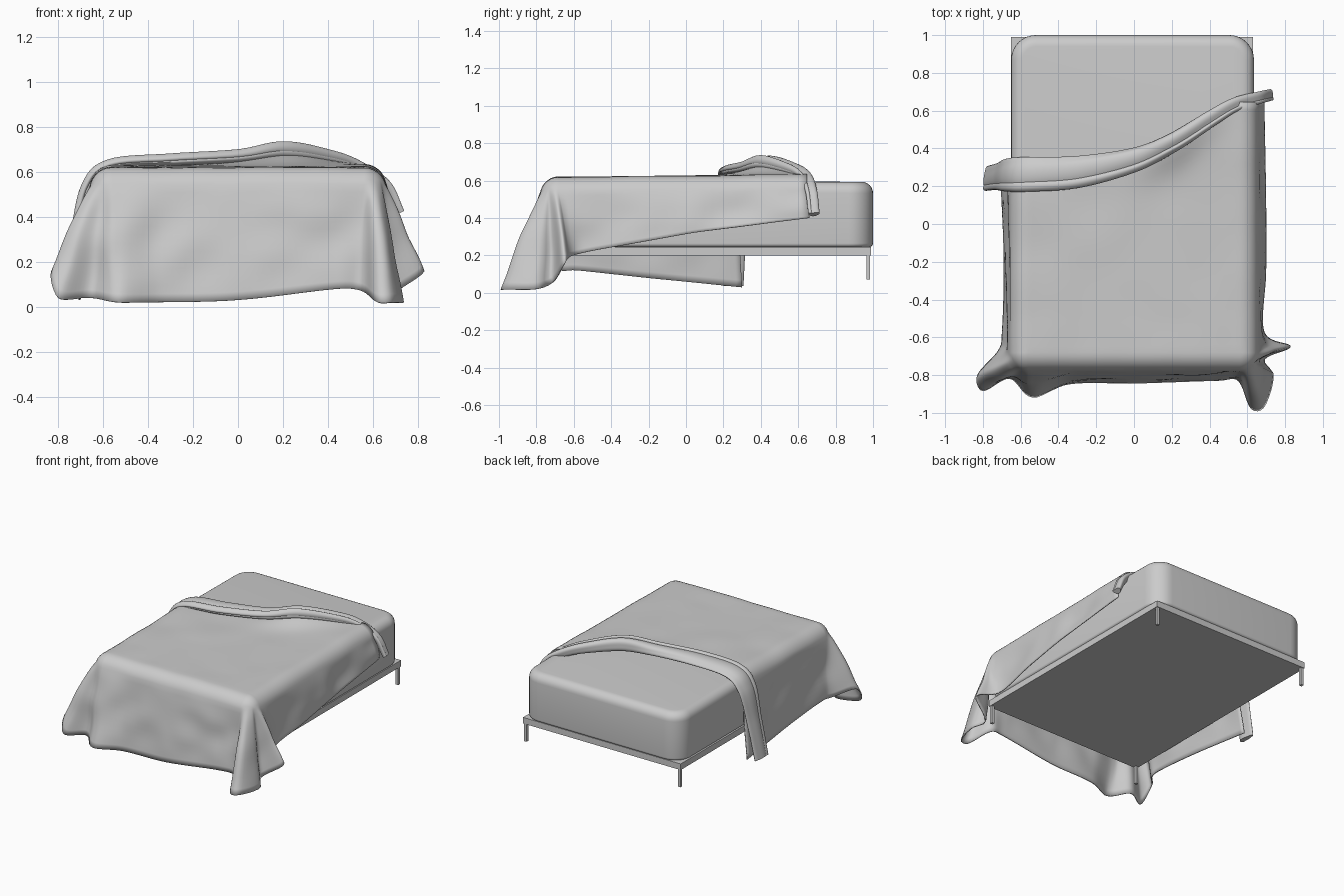
import bpy, bmesh, math
from mathutils import Vector, noise

if "Cube" in bpy.data.objects:
    bpy.data.objects.remove(bpy.data.objects["Cube"])


def finish(name, bm, angle=40):
    bmesh.ops.remove_doubles(bm, verts=bm.verts, dist=0.0005)
    bmesh.ops.recalc_face_normals(bm, faces=bm.faces)
    me = bpy.data.meshes.new(name)
    bm.to_mesh(me)
    bm.free()
    ob = bpy.data.objects.new(name, me)
    bpy.context.collection.objects.link(ob)
    if angle:
        bpy.ops.object.select_all(action='DESELECT')
        ob.select_set(True)
        bpy.context.view_layer.objects.active = ob
        bpy.ops.object.shade_smooth_by_angle(angle=math.radians(angle))
    return ob


def box_bm(lo, hi):
    bm = bmesh.new()
    bmesh.ops.create_cube(bm, size=1)
    for v in bm.verts:
        v.co = [l + (c + 0.5) * (h - l) for c, l, h in zip(v.co, lo, hi)]
    return bm


def curve_at(keys, t):
    """Smooth interpolation through keys (t, values...)."""
    n = len(keys)
    i = 0
    while i < n - 2 and t > keys[i + 1][0]:
        i += 1

    def slope(j, c):
        a, b = keys[max(j - 1, 0)], keys[min(j + 1, n - 1)]
        return (b[c] - a[c]) / (b[0] - a[0])
    a, b = keys[i], keys[i + 1]
    h = b[0] - a[0]
    s = min(max((t - a[0]) / h, 0), 1)
    return [(2*s**3 - 3*s*s + 1) * a[c] + (s**3 - 2*s*s + s) * h * slope(i, c)
            + (3*s*s - 2*s**3) * b[c] + (s**3 - s*s) * h * slope(i + 1, c)
            for c in range(1, len(a))]


def grid_faces(bm, rows, closed=False):
    for a, b in zip(rows, rows[1:]):
        n = len(a)
        for k in range(n if closed else n - 1):
            m = (k + 1) % n
            bm.faces.new((a[k], a[m], b[m], b[k]))


# Platform and legs
X0, X1, Y0, Y1 = -0.65, 0.63, -0.75, 0.99
finish("platform", box_bm((X0, Y0, 0.2), (X1, Y1, 0.245)), 0)
for nx, x in (("left", X0 + 0.015), ("right", X1 - 0.015)):
    for ny, y in (("front", Y0 + 0.015), ("back", Y1 - 0.015)):
        finish(f"{ny}_{nx}_leg",
               box_bm((x - 0.01, y - 0.01, 0.07), (x + 0.01, y + 0.01, 0.2)), 0)

# Mattress: rounded in plan, then softened along the rims
bm = box_bm((-0.65, -0.76, 0.245), (0.635, 1.0, 0.605))
bmesh.ops.bevel(bm, geom=[e for e in bm.edges
                          if abs(e.verts[0].co.z - e.verts[1].co.z) > 0.1],
                offset=0.13, segments=8, profile=0.5, affect='EDGES')
for z, off in ((0.605, 0.06), (0.245, 0.02)):
    rim = [e for e in bm.edges if all(abs(v.co.z - z) < 1e-4 for v in e.verts)]
    bmesh.ops.bevel(bm, geom=rim, offset=off, segments=6, profile=0.5, affect='EDGES')
for v in bm.verts:  # the head end sags slightly
    if v.co.y > 0.8 and v.co.z > 0.5:
        v.co.z -= 0.012
finish("mattress", bm, 50)

# Turned-back fold path: t, x, y, z, half width, half height
ROLL = [(0, -0.775, 0.24, 0.04, .06, .022), (1, -0.725, 0.25, 0.30, .065, .022),
        (2, -0.675, 0.26, 0.53, .08, .022), (3, -0.57, 0.265, 0.628, .085, .025),
        (4, -0.3, 0.28, 0.65, .08, .028), (5, 0, 0.345, 0.665, .062, .032),
        (6, 0.2, 0.435, 0.688, .05, .043), (7, 0.4, 0.56, 0.66, .042, .036),
        (8, 0.53, 0.635, 0.62, .035, .03), (9, 0.655, 0.67, 0.54, .03, .026),
        (10, 0.72, 0.685, 0.42, .028, .02)]
FOLD = [(x, y) for _, x, y, *_ in ROLL]


def fold_y(x):
    return curve_at(FOLD, x)[0]


def top_z(x, y):
    d = fold_y(x) - y
    lift = 0.05 * math.exp(-((x - 0.22) / 0.22) ** 2 - (d / 0.13) ** 2)
    return 0.62 + 0.012 * max(0, y + 0.5) + lift + 0.006 * noise.noise(Vector((x * 4, y * 4, 1)))


# Blanket hem: u (0-1 left side, 1-2 corner, 2-3 front, 3-4 corner, 4-5 right), x, y, z
HEM = [(0, -.71, .30, .03), (.5, -.69, -.2, .08), (.9, -.70, -.58, .12),
       (1.1, -.72, -.67, .12), (1.3, -.83, -.80, .16), (1.5, -.80, -.885, .04),
       (1.75, -.66, -.82, .04), (2.05, -.53, -.92, .02), (2.2, -.35, -.85, .02),
       (2.5, 0, -.845, .03), (2.9, .45, -.83, .08), (3.05, .55, -.83, .07),
       (3.25, .62, -.98, .02), (3.38, .69, -.97, .02), (3.55, .74, -.80, .02),
       (3.65, .69, -.72, .05), (3.85, .83, -.65, .16), (4.1, .69, -.57, .21),
       (4.35, .70, -.25, .27), (4.6, .70, .1, .33), (5, .69, .66, .40)]
IX, IY, R = 0.56, -0.68, 0.1
NS, NF, NC = 32, 44, 32

bm = bmesh.new()
# Blanket top
rows = []
for i in range(NF + 1):
    x = -IX + 2 * IX * i / NF
    ys = [IY + (fold_y(x) - IY) * j / NS for j in range(NS + 1)]
    rows.append([bm.verts.new((x, y, top_z(x, y))) for y in ys])
grid_faces(bm, rows)
# Blanket skirt
us = [s + k / n for s, n in enumerate((NS, NC, NF, NC, NS)) for k in range(n)] + [5]
rows = []
for u in us:
    seg = min(int(u), 4)
    f = u - seg
    if seg == 0:
        x, y, ang = -IX, fold_y(-IX) + (IY - fold_y(-IX)) * f, 180
    elif seg == 1:
        x, y, ang = -IX, IY, 180 + 90 * f
    elif seg == 2:
        x, y, ang = -IX + 2 * IX * f, IY, 270
    elif seg == 3:
        x, y, ang = IX, IY, 270 + 90 * f
    else:
        x, y, ang = IX, IY + (fold_y(IX) - IY) * f, 360
    d = Vector((math.cos(math.radians(ang)), math.sin(math.radians(ang)), 0))
    hem = Vector(curve_at(HEM, u))
    p0 = Vector((x, y, top_z(x, y)))
    col = []
    for k in range(7):
        a = math.radians(75) * k / 6
        p = p0 + d * R * math.sin(a) - Vector((0, 0, R * (1 - math.cos(a))))
        col.append(p)
    s = col[-1]
    for k in range(1, 15):
        t = k / 14
        p = s.lerp(hem, t)
        p.xy = s.xy.lerp(hem.xy, t ** 0.88)
        p += d * 0.02 * math.sin(math.pi * t) * noise.noise(p * 5)
        col.append(p)
    rows.append([bm.verts.new(p) for p in col])
grid_faces(bm, rows)
blanket = finish("blanket", bm, 60)
mod = blanket.modifiers.new("thickness", 'SOLIDIFY')
mod.thickness = 0.008
mod.offset = -1


def fabric_tube(name, wscale, hscale, shift, rise, ripple):
    """Flattened tube swept along the fold path."""
    bm = bmesh.new()
    rings, n, m = [], 110, 28
    for i in range(n + 1):
        t = 10 * i / n
        v = curve_at(ROLL, t)
        c = Vector(v[:3])
        tan = (Vector(curve_at(ROLL, min(t + .05, 10))[:3])
               - Vector(curve_at(ROLL, max(t - .05, 0))[:3])).normalized()
        w = (Vector((0, 1, 0)) - tan * tan.y).normalized()
        h = tan.cross(w)
        c += w * v[3] * shift + h * v[4] * rise
        ring = []
        for k in range(m):
            a = math.tau * k / m
            r = 1 + ripple * math.cos(3 * a + 0.5 * t)
            ring.append(bm.verts.new(c + w * (v[3] * wscale * r * math.cos(a))
                                     + h * (v[4] * hscale * r * math.sin(a))))
        rings.append(ring)
    grid_faces(bm, rings, True)
    bm.faces.new(rings[0])
    bm.faces.new(rings[-1])
    finish(name, bm, 60)


# Turned-back fold and its thicker front lip
fabric_tube("blanket_fold", 1.0, 1.0, 0, 0, 0.12)
fabric_tube("blanket_fold_lip", 0.35, 0.7, -0.75, 0.4, 0.08)
